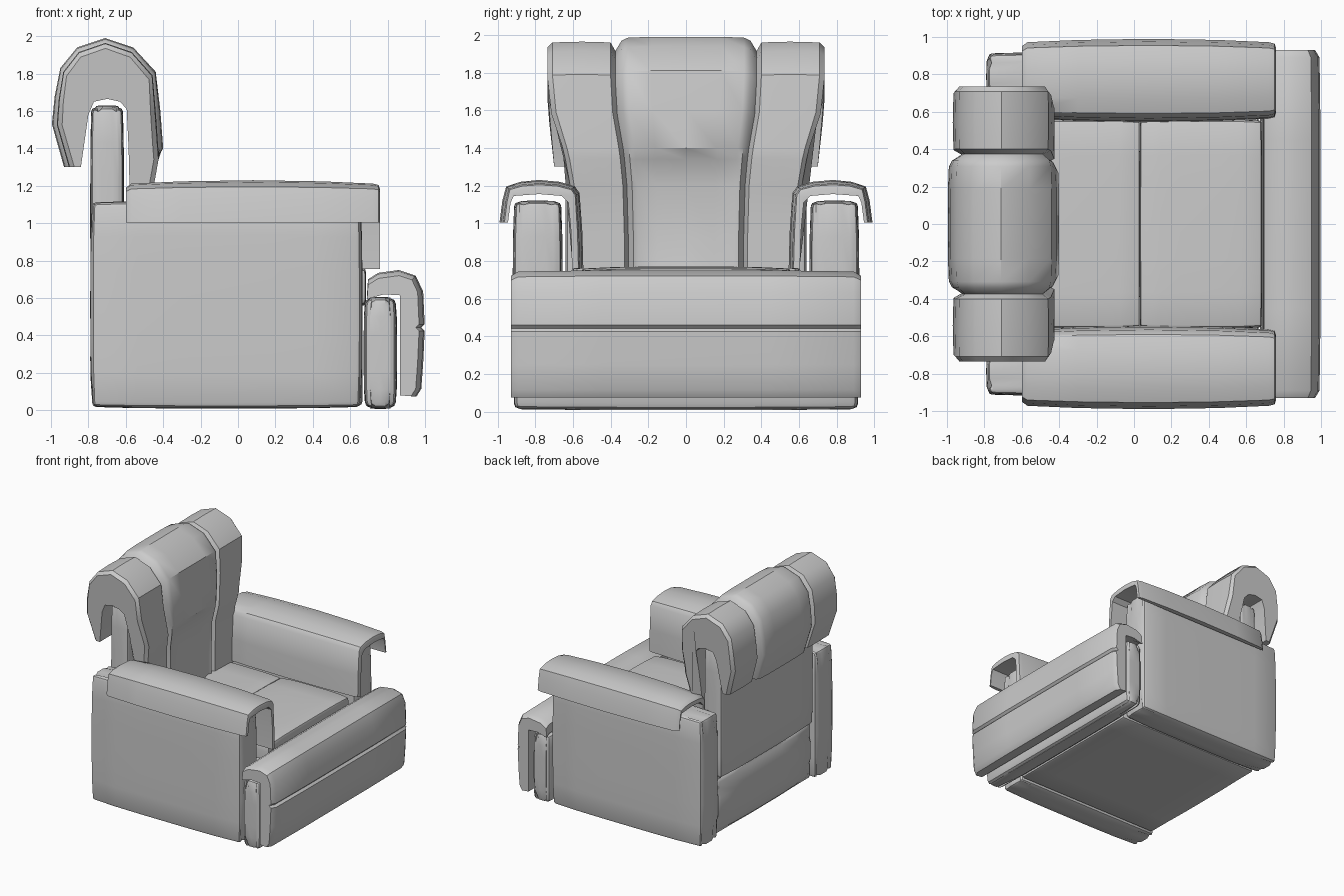
import bpy, bmesh, math
from mathutils import Vector


def finish(name, bm, angle=35):
    bmesh.ops.recalc_face_normals(bm, faces=bm.faces)
    mesh = bpy.data.meshes.new(name)
    bm.to_mesh(mesh)
    bm.free()
    ob = bpy.data.objects.new(name, mesh)
    bpy.context.collection.objects.link(ob)
    bpy.ops.object.select_all(action='DESELECT')
    ob.select_set(True)
    bpy.context.view_layer.objects.active = ob
    bpy.ops.object.shade_smooth_by_angle(angle=math.radians(angle))
    return ob


def puff(name, lo, hi, bulge=(0, 0, 0), bevel=0.02, cuts=5):
    """Padded box: each pair of faces swells to lo/hi at its middle."""
    bm = bmesh.new()
    bmesh.ops.create_cube(bm, size=2)
    bmesh.ops.subdivide_edges(bm, edges=bm.edges[:], cuts=cuts, use_grid_fill=True)
    for v in bm.verts:
        n = v.co.copy()
        for i in range(3):
            j, k = (i + 1) % 3, (i + 2) % 3
            half = (hi[i] - lo[i]) / 2 - bulge[i] * (n[j] ** 4 + n[k] ** 4) / 2
            v.co[i] = (hi[i] + lo[i]) / 2 + n[i] * half
    rim = [e for e in bm.edges if e.calc_face_angle(0) > math.radians(50)]
    bmesh.ops.bevel(bm, geom=rim, offset=bevel, segments=2, profile=0.5, affect='EDGES')
    return finish(name, bm)


def loft(name, rings, angle=35):
    """Skin a row of equal closed rings and cap both ends."""
    bm = bmesh.new()
    rows = [[bm.verts.new(p) for p in ring] for ring in rings]
    n = len(rows[0])
    for a, b in zip(rows, rows[1:]):
        for i in range(n):
            j = (i + 1) % n
            bm.faces.new((a[i], a[j], b[j], b[i]))
    bm.faces.new(rows[0])
    bm.faces.new(rows[-1][::-1])
    return finish(name, bm, angle)


# Side panels and arm pads that hook over them
arm_outer = [(0.545, 0.76), (0.55, 0.95), (0.565, 1.16), (0.59, 1.195), (0.67, 1.22),
             (0.78, 1.23), (0.88, 1.22), (0.955, 1.195), (0.975, 1.12), (0.99, 1.005)]
arm_inner = [(0.945, 1.005), (0.935, 1.10), (0.915, 1.145), (0.78, 1.155),
             (0.66, 1.145), (0.625, 1.11), (0.61, 0.95), (0.605, 0.755)]
arm_stations = [(-0.60, 0.04), (-0.57, 0.018), (-0.30, 0.006), (0.08, 0),
                (0.45, 0.006), (0.72, 0.018), (0.752, 0.026), (0.758, 0.045)]
for side, s in (("left", 1), ("right", -1)):
    ys = sorted((s * 0.655, s * 0.92))
    puff(side + "_side_panel", (-0.79, ys[0], 0.01), (0.665, ys[1], 1.12),
         (0.02, 0.015, 0.015), 0.022)
    rings = []
    for x, d in arm_stations:
        ring = []
        for y, z in arm_outer:
            v = Vector((y - 0.77, max(0, z - 1.1) * 1.6)).normalized()
            ring.append((x, s * (y - v.x * d), z - v.y * d))
        ring += [(x, s * y, z) for y, z in arm_inner]
        rings.append(ring)
    loft(side + "_arm_pad", rings)

# Body under the seat, rear lower panel and back board
puff("base", (-0.74, -0.655, 0.025), (0.665, 0.655, 0.62), bevel=0.02)
puff("rear_lower_panel", (-0.79, -0.645, 0.03), (-0.60, 0.645, 0.52), (0.05, 0.01, 0.02), 0.03)
puff("back_board", (-0.79, -0.64, 0.50), (-0.61, 0.64, 1.63), (0.01, 0.01, 0.025), 0.02)

# Two seat cushions meeting in a crease
puff("rear_seat_cushion", (-0.60, -0.56, 0.55), (0.03, 0.56, 0.76), (0, 0.015, 0.012), 0.012)
puff("front_seat_cushion", (0.03, -0.56, 0.55), (0.685, 0.56, 0.77), (0.005, 0.015, 0.02), 0.012)

# Backrest: hooked profile as (x, z, half width), swept across with grooves
back_outer = [(-0.93, 1.30, 0.70), (-0.995, 1.53, 0.725), (-0.98, 1.68, 0.735),
              (-0.95, 1.83, 0.735), (-0.86, 1.94, 0.735), (-0.71, 1.99, 0.735),
              (-0.56, 1.94, 0.735), (-0.44, 1.81, 0.735), (-0.415, 1.60, 0.715),
              (-0.40, 1.40, 0.655), (-0.425, 1.34, 0.64), (-0.45, 1.20, 0.615),
              (-0.45, 0.92, 0.60), (-0.42, 0.74, 0.60)]
back_inner = [(-0.58, 0.74, 0.60), (-0.58, 1.20, 0.615), (-0.585, 1.40, 0.655),
              (-0.595, 1.61, 0.715), (-0.63, 1.65, 0.73), (-0.70, 1.665, 0.73),
              (-0.77, 1.65, 0.73), (-0.80, 1.58, 0.725), (-0.84, 1.30, 0.70)]
half = [(0, 0), (0.25, 0), (0.42, 0.005), (0.465, 0.02), (0.51, 0.075),
        (0.545, 0.03), (0.75, 0.026), (0.965, 0.03), (1.0, 0.055)]
stations = [(-f, d) for f, d in half[:0:-1]] + half
rings = []
for f, d in stations:
    ring = []
    for x, z, w in back_outer:
        v = Vector((x + 0.7, max(0, z - 1.5))).normalized()
        k = d
        if z < 1.37 and x > -0.6:          # plain lower back, side wings stand proud
            k = 0.012 if abs(f) < 0.46 else max(0, d - 0.03)
            if z < 0.8 and abs(f) > 0.4:
                k += 0.03
        ring.append((x - v.x * k, f * w, z - v.y * k))
    ring += [(x, f * w, z) for x, z, w in back_inner]
    rings.append(ring)
loft("backrest", rings)

# Front board and the hooked leg rest over it
puff("front_board", (0.672, -0.915, 0.008), (0.85, 0.915, 0.605), (0.012, 0.012, 0.012), 0.03)
rest_outer = [(0.69, 0.625), (0.695, 0.70), (0.75, 0.735), (0.86, 0.75), (0.95, 0.72),
              (0.99, 0.635), (0.998, 0.46), (0.98, 0.442), (0.998, 0.425),
              (0.99, 0.25), (0.98, 0.115), (0.955, 0.075)]
rest_inner = [(0.865, 0.08), (0.865, 0.35), (0.865, 0.615), (0.78, 0.62)]
rings = []
for y, d in ((-0.93, 0.03), (-0.89, 0.006), (-0.45, 0), (0, 0), (0.45, 0), (0.89, 0.006), (0.93, 0.03)):
    ring = []
    for x, z in rest_outer:
        v = Vector((max(0, x - 0.86), max(0, z - 0.62))).normalized()
        ring.append((x - v.x * d, y, z - v.y * d))
    rings.append(ring + [(x, y, z) for x, z in rest_inner])
loft("leg_rest", rings)
